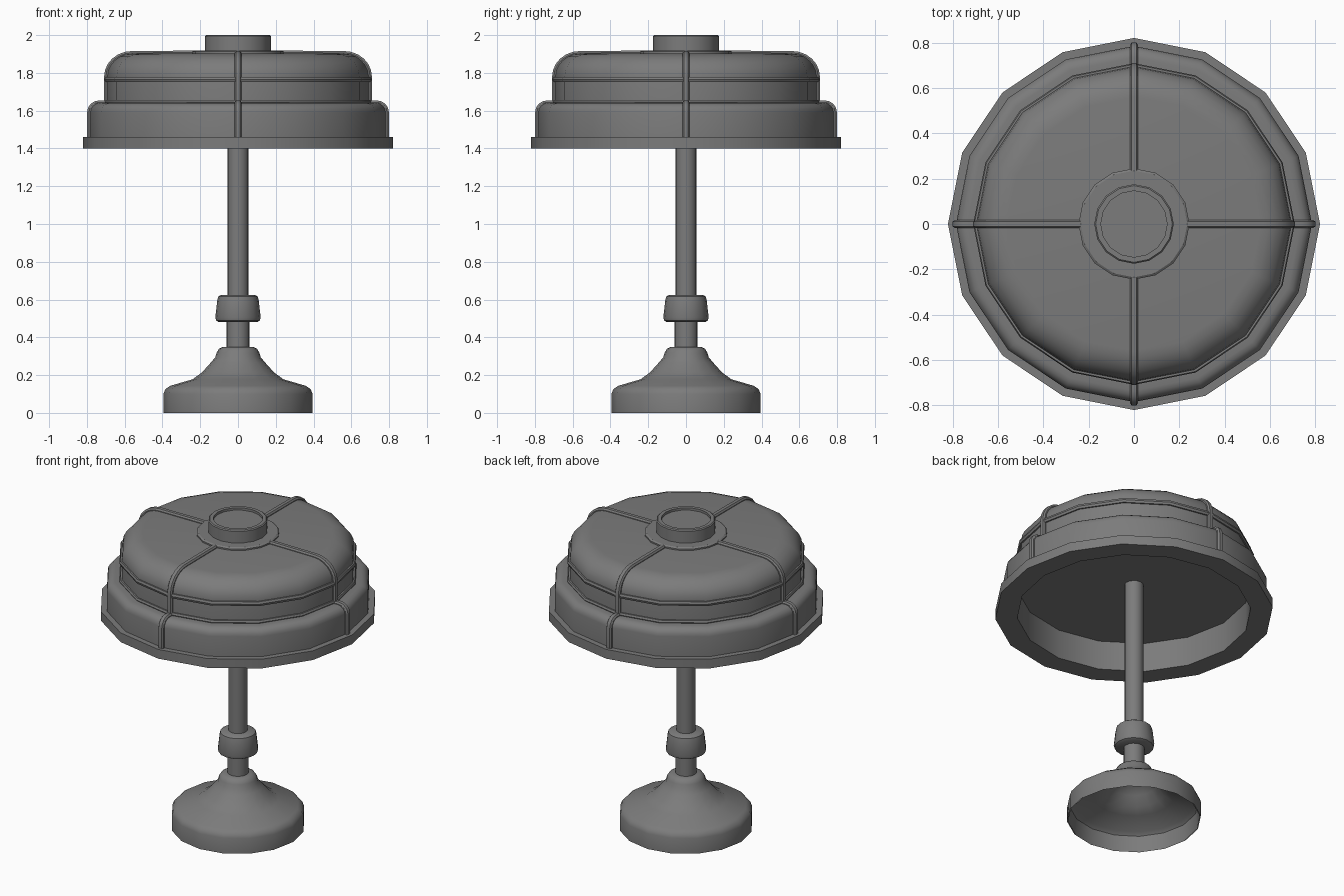
import bpy, math
from mathutils import Vector

cube = bpy.data.objects.get("Cube")
if cube:
    bpy.data.objects.remove(cube, do_unlink=True)

SIDES = 16
grey = bpy.data.materials.new("dark_grey")
colour = (0.2, 0.2, 0.2, 1)
grey.diffuse_color = colour
grey.use_nodes = True
grey.node_tree.nodes["Principled BSDF"].inputs["Base Color"].default_value = colour


def finish(name, verts, faces, angle=35):
    mesh = bpy.data.meshes.new(name)
    mesh.from_pydata(verts, [], faces)
    mesh.materials.append(grey)
    obj = bpy.data.objects.new(name, mesh)
    bpy.context.collection.objects.link(obj)
    bpy.ops.object.select_all(action='DESELECT')
    obj.select_set(True)
    bpy.context.view_layer.objects.active = obj
    bpy.ops.object.shade_smooth_by_angle(angle=math.radians(angle))
    return obj


def lathe(name, profile, closed=False, sides=SIDES):
    """Spin (radius, height) points, listed bottom to top on the outside."""
    verts, faces, rows = [], [], []
    for r, z in profile:
        start = len(verts)
        count = 1 if r == 0 else sides
        for i in range(count):
            a = math.tau * i / sides
            verts.append((r * math.cos(a), r * math.sin(a), z))
        rows.append([start + i % count for i in range(sides)])
    pairs = list(zip(rows, rows[1:]))
    if closed:
        pairs.append((rows[-1], rows[0]))
    for low, high in pairs:
        for i in range(sides):
            j = (i + 1) % sides
            faces.append(tuple(dict.fromkeys((low[i], low[j], high[j], high[i]))))
    return finish(name, verts, faces)


def arc(cr, cz, rr, rz, steps=4):
    """Quarter round from vertical wall to flat top."""
    return [(cr + rr * math.cos(t * math.pi / 2 / steps),
             cz + rz * math.sin(t * math.pi / 2 / steps)) for t in range(steps + 1)]


def rib(name, path, angle, half=0.018, depth=0.014):
    """Rounded strip following a (radius, height) path at one compass angle."""
    section = [(-half, -depth), (half, -depth), (half, 0.004),
               (half * 0.6, depth), (-half * 0.6, depth), (-half, 0.004)]
    n, verts, faces = len(section), [], []
    c, s = math.cos(angle), math.sin(angle)
    pts = [Vector(p) for p in path]
    for i, p in enumerate(pts):
        into = (p - pts[max(i - 1, 0)]).normalized()
        out = (pts[min(i + 1, len(pts) - 1)] - p).normalized()
        d = (into + out).normalized()
        normal = Vector((d.y, -d.x))
        stretch = 1 / max(normal.dot(Vector((out.y, -out.x))), 0.7) if out.length else 1
        for side, up in section:
            q = p + normal * up * stretch
            verts.append((q.x * c - side * s, q.x * s + side * c, q.y))
    for k in range(len(pts) - 1):
        for i in range(n):
            j = (i + 1) % n
            faces.append((k * n + i, k * n + j, k * n + n + j, k * n + n + i))
    faces += [tuple(reversed(range(n))), tuple(range(len(verts) - n, len(verts)))]
    return finish(name, verts, faces)


# Foot: a hollow bell
outer = [(0.395, 0), (0.395, 0.1), (0.385, 0.125), (0.36, 0.143), (0.24, 0.178),
         (0.19, 0.215), (0.145, 0.265), (0.12, 0.295), (0.113, 0.32),
         (0.1, 0.34), (0.08, 0.35), (0, 0.35)]
inner = [(0, 0.3), (0.1, 0.28), (0.14, 0.24), (0.19, 0.19), (0.24, 0.16),
         (0.36, 0.12), (0.38, 0.1), (0.39, 0)]
lathe("foot", outer + inner)

# Stem and collar
lathe("lower_stem", [(0, 0.32), (0.062, 0.32), (0.062, 0.5), (0, 0.5)])
lathe("collar", [(0, 0.48), (0.1, 0.48), (0.115, 0.488), (0.12, 0.505),
                 (0.11, 0.595), (0.105, 0.615), (0.09, 0.625), (0, 0.625)])
lathe("pole", [(0, 0.6), (0.056, 0.6), (0.056, 1.6), (0, 1.6)])

# Shade: rim, lower tier and domed upper tier over a recessed ceiling
lower_tier = [(0.785, 1.46)] + arc(0.735, 1.59, 0.05, 0.05)
upper_tier = [(0.695, 1.64)] + arc(0.56, 1.78, 0.135, 0.122, 6)
lathe("shade", [(0, 1.59), (0.69, 1.59), (0.69, 1.4), (0.82, 1.4), (0.82, 1.46)]
      + lower_tier + upper_tier + [(0, 1.904)])

# Trim rings round the upper tier
for name, z, h in (("middle_trim", 1.765, 0.014), ("lower_trim", 1.645, 0.012)):
    lathe(name, [(0.68, z - h), (0.704, z - h), (0.709, z), (0.704, z + h), (0.68, z + h)], True)

# Four ribs down the outside of both tiers
path = lower_tier + upper_tier + [(0.2, 1.904)]
for i, side in enumerate(("left", "back", "right", "front")):
    rib(side + "_rib", path, math.tau * i / 4)

# Top plate and recessed cap
lathe("top_plate", [(0.245, 1.89), (0.245, 1.912), (0.235, 1.919), (0, 1.919)])
lathe("cap", [(0.175, 1.9), (0.175, 1.994), (0.169, 2), (0.146, 2), (0.146, 1.985), (0, 1.985)])
